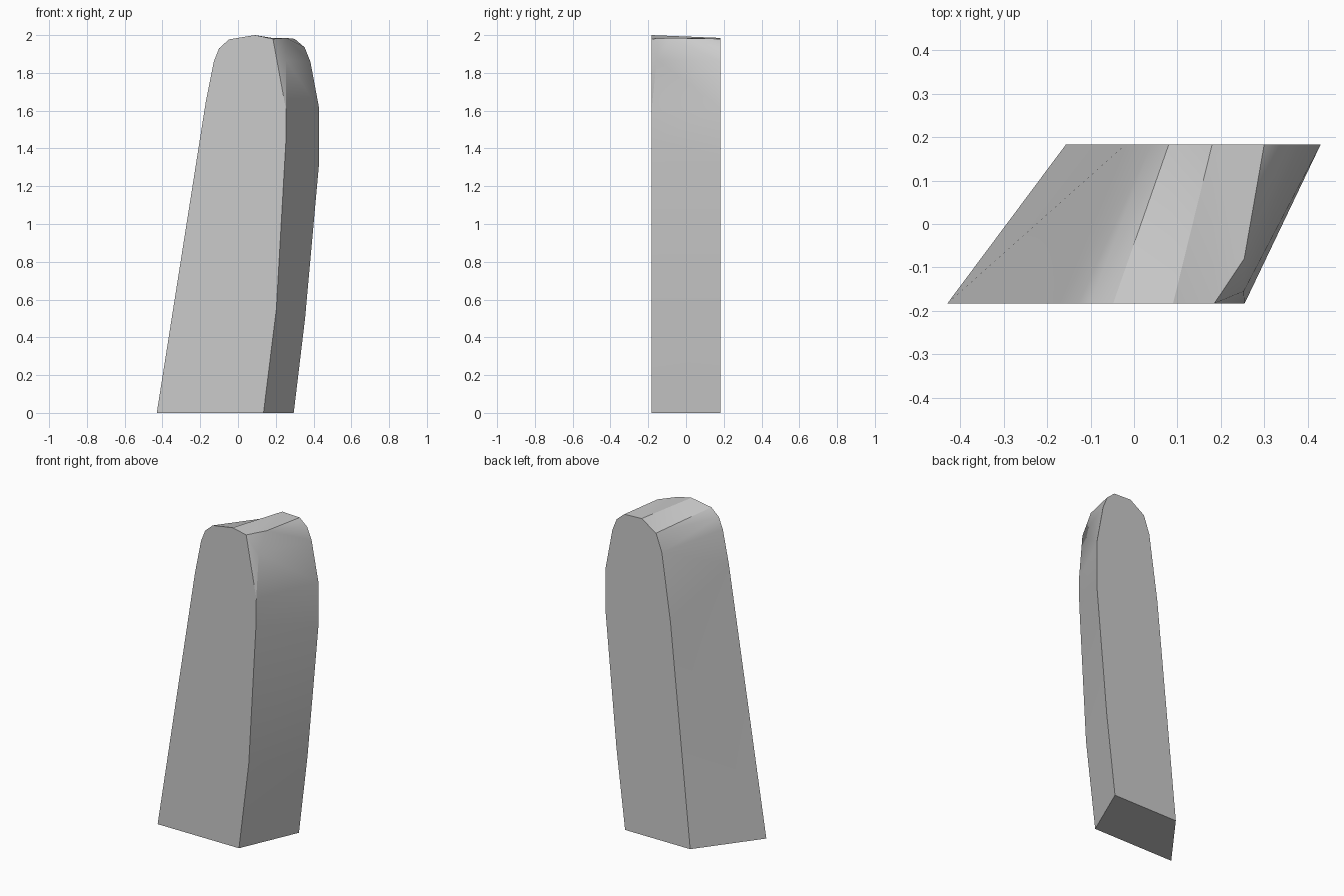
import bpy, bmesh, math

cube = bpy.data.objects.get("Cube")
if cube:
    bpy.data.objects.remove(cube, do_unlink=True)

HALF = 0.183
bm = bmesh.new()


def chain(y, points):
    """Verts along an x-z outline at depth y, listed from the base upward."""
    return [bm.verts.new((x, y, z)) for x, z in points]


def zip_chains(a, b):
    """Skin two outlines with triangles, always taking the shorter diagonal."""
    i = j = 0
    while i < len(a) - 1 or j < len(b) - 1:
        step_a = j == len(b) - 1
        if not step_a and i < len(a) - 1:
            step_a = (a[i + 1].co - b[j].co).length < (a[i].co - b[j + 1].co).length
        if step_a:
            bm.faces.new((a[i], a[i + 1], b[j]))
            i += 1
        else:
            bm.faces.new((a[i], b[j + 1], b[j]))
            j += 1


# Front outline: leaning side with rounded top, then the other side
front_lean = chain(-HALF, [(-0.43, 0), (-0.17, 1.65), (-0.128, 1.86), (-0.1, 1.93),
                           (-0.048, 1.977), (0.09, 2.0), (0.185, 1.98)])
front_side = chain(-HALF, [(0.135, 0), (0.203, 0.55), (0.253, 1.43), (0.255, 1.6)])

# Back outline, both ending at the crest
back_lean = chain(HALF, [(-0.157, 0), (-0.02, 1.39), (0.04, 1.81), (0.08, 1.92),
                         (0.18, 1.985), (0.30, 1.98)])
back_side = chain(HALF, [(0.295, 0), (0.355, 0.5), (0.43, 1.33), (0.43, 1.61),
                         (0.383, 1.86), (0.353, 1.935)])

# Chamfered upper corner
shoulder = bm.verts.new((0.253, -0.155, 1.87))
crest = bm.verts.new((0.254, -0.08, 1.985))
top = front_lean[-1]
bm.faces.new((front_side[-1], shoulder, top))
bm.faces.new((shoulder, crest, top))

# Front, back and base caps
bm.faces.new(front_lean + front_side[::-1])
bm.faces.new(back_lean + back_side[::-1])
bm.faces.new((front_lean[0], front_side[0], back_side[0], back_lean[0]))

# Skins between front and back
zip_chains(front_lean + [crest], back_lean)
zip_chains(front_side + [shoulder, crest], back_side + [back_lean[-1]])
bmesh.ops.recalc_face_normals(bm, faces=bm.faces[:])

mesh = bpy.data.meshes.new("standing_slab")
bm.to_mesh(mesh)
bm.free()
slab = bpy.data.objects.new("standing_slab", mesh)
bpy.context.collection.objects.link(slab)

# Plain grey material
grey = bpy.data.materials.new("light_grey")
grey.use_nodes = True
color = (0.6, 0.6, 0.6, 1)
grey.diffuse_color = color
grey.node_tree.nodes["Principled BSDF"].inputs["Base Color"].default_value = color
mesh.materials.append(grey)

# Smooth skin with sharp cap edges
bpy.ops.object.select_all(action="DESELECT")
slab.select_set(True)
bpy.context.view_layer.objects.active = slab
bpy.ops.object.shade_smooth_by_angle(angle=math.radians(30))
